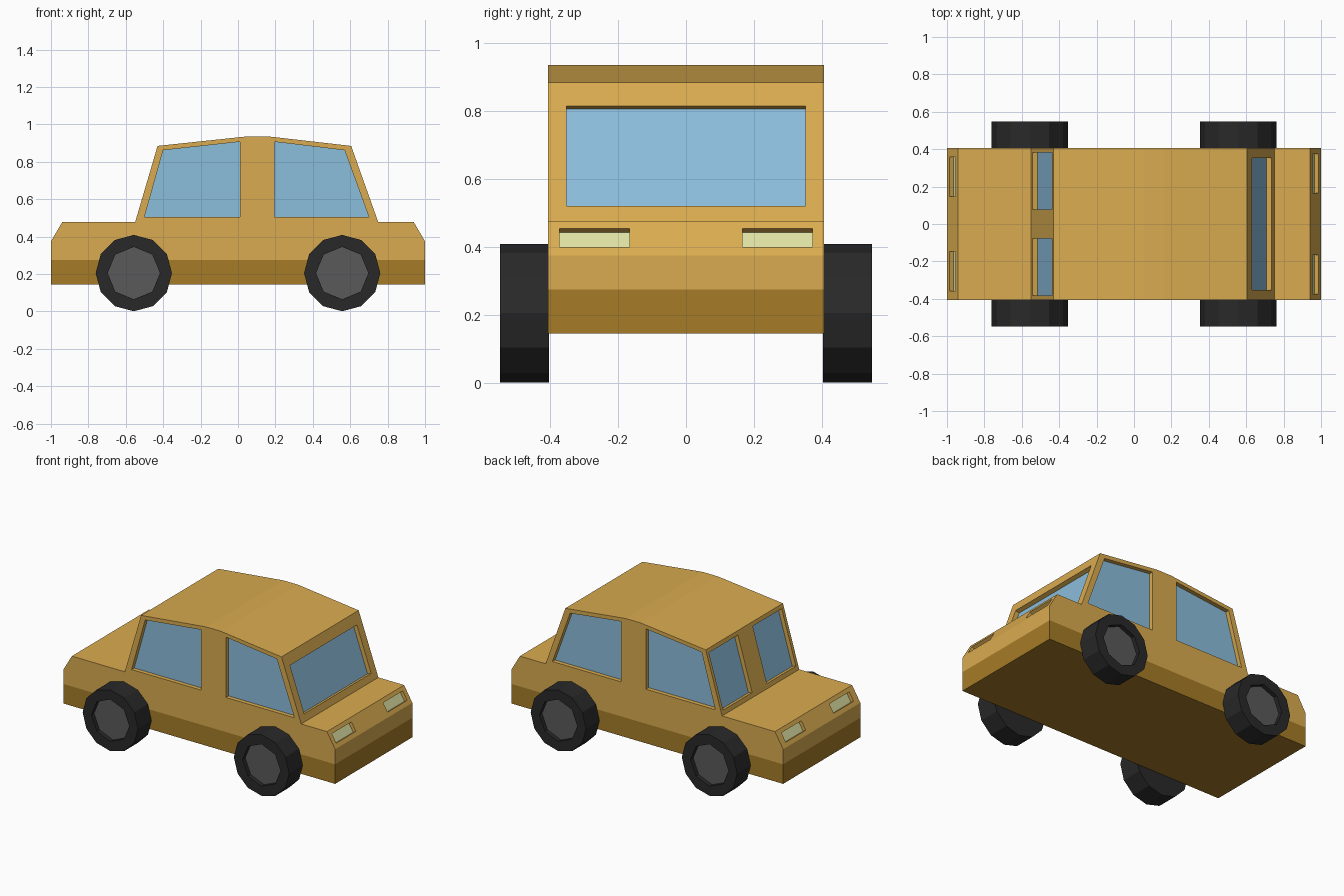
import bpy, bmesh
from math import sin, cos, tau
from mathutils import Vector as V

if "Cube" in bpy.data.objects:
    bpy.data.objects.remove(bpy.data.objects["Cube"])


def material(name, rgb):
    m = bpy.data.materials.new(name)
    m.diffuse_color = (*rgb, 1)
    m.use_nodes = True
    m.node_tree.nodes["Principled BSDF"].inputs["Base Color"].default_value = m.diffuse_color
    return m


PAINT = material("ochre_paint", (0.70, 0.41, 0.08))
TRIM = material("brown_trim", (0.38, 0.20, 0.02))
GLASS = material("blue_glass", (0.26, 0.51, 0.72))
LAMP = material("pale_lamp", (0.72, 0.74, 0.36))
RUBBER = material("black_rubber", (0.022, 0.022, 0.022))
METAL = material("grey_metal", (0.10, 0.10, 0.10))


def prism(name, pts, vec, mat=None):
    """Flat polygon extruded along vec."""
    bm = bmesh.new()
    a = [bm.verts.new(p) for p in pts]
    b = [bm.verts.new(V(p) + V(vec)) for p in pts]
    n = len(a)
    bm.faces.new(a)
    bm.faces.new(b[::-1])
    for i in range(n):
        j = (i + 1) % n
        bm.faces.new((a[i], b[i], b[j], a[j]))
    bmesh.ops.recalc_face_normals(bm, faces=bm.faces)
    me = bpy.data.meshes.new(name)
    bm.to_mesh(me)
    bm.free()
    ob = bpy.data.objects.new(name, me)
    bpy.context.collection.objects.link(ob)
    if mat:
        me.materials.append(mat)
    return ob


def recess(target, name, pts, inward, depth, mat):
    """Cut a pocket into target and lay a thin pane on its floor."""
    d = V(inward).normalized()
    pts = [V(p) for p in pts]
    cutter = prism(name + "_cutter", [p - d * 0.05 for p in pts], d * (0.05 + depth))
    cutter.hide_render = True
    mod = target.modifiers.new(name, 'BOOLEAN')
    mod.operation, mod.solver, mod.object = 'DIFFERENCE', 'EXACT', cutter
    bpy.context.view_layer.objects.active = target
    bpy.ops.object.modifier_apply(modifier=mod.name)
    bpy.data.objects.remove(cutter)
    prism(name, [p + d * (depth - 0.002) for p in pts], d * 0.006, mat)


def slope_rect(p0, p1, z0, z1, y0, y1):
    """Rectangle on the sloped body face running through the xz points p0, p1."""
    def x(z):
        return p0[0] + (p1[0] - p0[0]) * (z - p0[1]) / (p1[1] - p0[1])
    return [(x(z0), y0, z0), (x(z0), y1, z0), (x(z1), y1, z1), (x(z1), y0, z1)]


def slope_inward(p0, p1, side):
    dx, dz = p1[0] - p0[0], p1[1] - p0[1]
    return V((-abs(dz) * side, 0, -abs(dx)))


# Body shell and lower trim band
W = 0.406
profile = [(-1, .275), (1, .275), (1, .375), (.94, .477), (.75, .477), (.605, .885),
           (.16, .936), (.05, .936), (-.43, .885), (-.55, .477), (-.94, .477), (-1, .375)]
body = prism("body_shell", [(x, -W, z) for x, z in profile], (0, 2 * W, 0), PAINT)
prism("lower_trim", [(-1, -W, .145), (1, -W, .145), (1, -W, .275), (-1, -W, .275)],
      (0, 2 * W, 0), TRIM)

# Side windows
rear_window = [(-.50, .505), (.01, .505), (.01, .907), (-.40, .862)]
front_window = [(.195, .505), (.70, .505), (.57, .862), (.195, .907)]
for s, side in ((-1, "near"), (1, "far")):
    for name, shape in (("rear", rear_window), ("front", front_window)):
        recess(body, f"{name}_window_{side}", [(x, s * W, z) for x, z in shape],
               (0, -s, 0), 0.03, GLASS)

# Windscreen and split back window
a, b = (.75, .477), (.605, .885)
recess(body, "windscreen", slope_rect(a, b, .52, .815, -.352, .352),
       slope_inward(a, b, 1), 0.03, GLASS)
a, b = (-.55, .477), (-.43, .885)
for s, side in ((-1, "near"), (1, "far")):
    recess(body, f"back_window_{side}", slope_rect(a, b, .505, .86, s * .078, s * .383),
           slope_inward(a, b, -1), 0.03, GLASS)

# Headlamps and tail lamps
for e, end, y0, y1 in ((1, "head", .167, .373), (-1, "tail", .147, .357)):
    a, b = (e, .375), (e * .94, .477)
    for s, side in ((-1, "near"), (1, "far")):
        recess(body, f"{end}lamp_{side}", slope_rect(a, b, .40, .454, s * y0, s * y1),
               slope_inward(a, b, e), 0.025, LAMP)


# Wheels with recessed hubs
def ring(cx, y, r, n):
    return [(cx + r * cos(tau * i / n), y, .205 + r * sin(tau * i / n)) for i in range(n)]


for e, end in ((-1, "rear"), (1, "front")):
    for s, side in ((-1, "near"), (1, "far")):
        tyre = prism(f"{end}_tyre_{side}", ring(e * .557, s * .404, .204, 12),
                     (0, s * .144, 0), RUBBER)
        recess(tyre, f"{end}_hub_{side}", ring(e * .557, s * .548, .14, 8),
               (0, -s, 0), 0.03, METAL)
